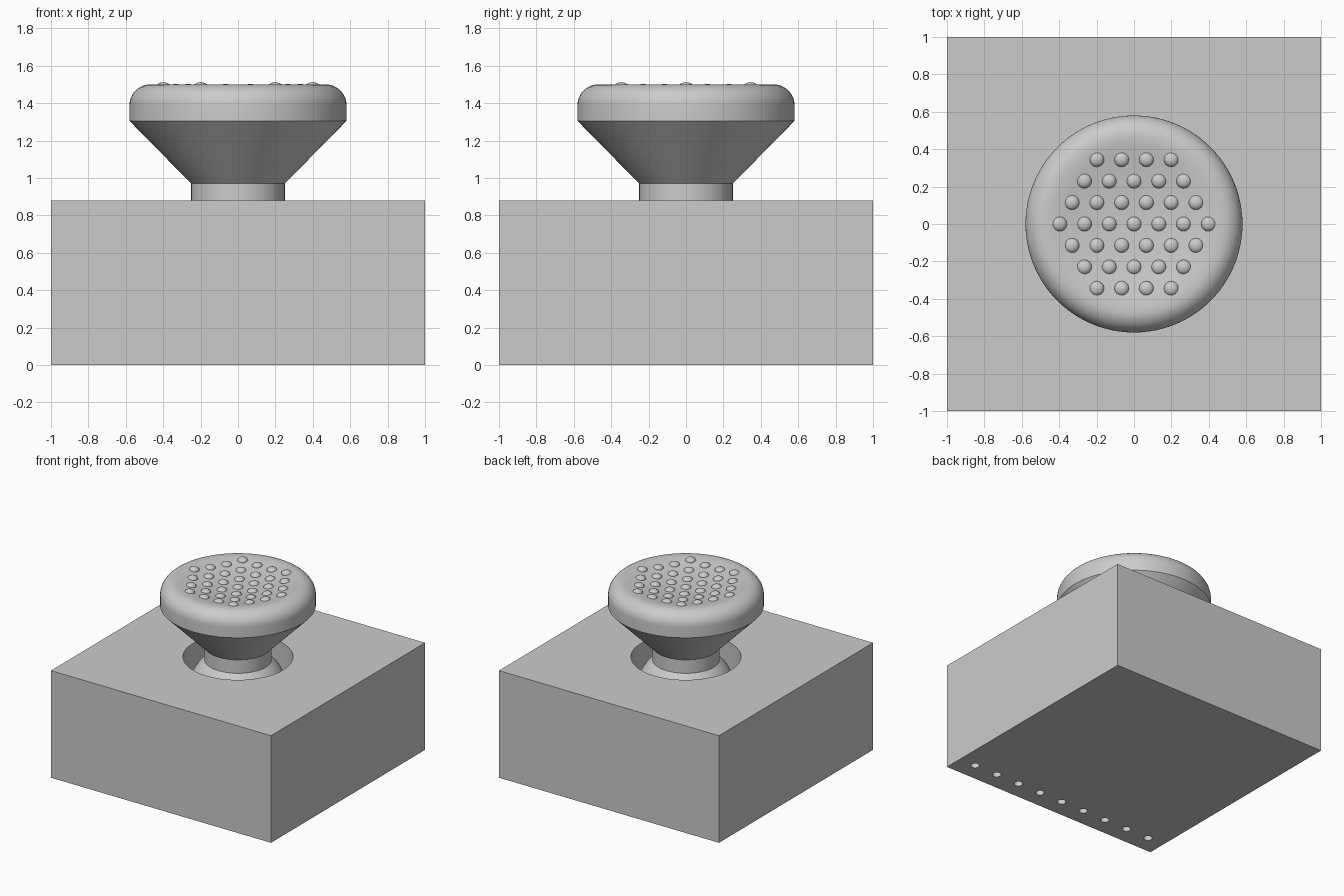
import bpy, bmesh, math
from mathutils import Matrix, Vector

if "Cube" in bpy.data.objects:
    bpy.data.objects.remove(bpy.data.objects["Cube"])

grey = bpy.data.materials.new("light grey plastic")
grey.diffuse_color = (0.6, 0.6, 0.6, 1)
grey.use_nodes = True
grey.node_tree.nodes["Principled BSDF"].inputs["Base Color"].default_value = grey.diffuse_color


def add_object(name, bm, smooth=None):
    me = bpy.data.meshes.new(name)
    bmesh.ops.recalc_face_normals(bm, faces=bm.faces)
    bm.to_mesh(me)
    bm.free()
    me.materials.append(grey)
    ob = bpy.data.objects.new(name, me)
    bpy.context.collection.objects.link(ob)
    bpy.ops.object.select_all(action='DESELECT')
    ob.select_set(True)
    bpy.context.view_layer.objects.active = ob
    if smooth:
        bpy.ops.object.shade_smooth_by_angle(angle=math.radians(smooth))
    return ob


def lathe(name, profile, steps=96):
    """Revolve (radius, height) points around z."""
    bm = bmesh.new()
    vs = [bm.verts.new((r, 0, z)) for r, z in profile]
    es = [bm.edges.new(p) for p in zip(vs, vs[1:])]
    bmesh.ops.spin(bm, geom=vs + es, cent=(0, 0, 0), axis=(0, 0, 1),
                   angle=2 * math.pi, steps=steps)
    bmesh.ops.remove_doubles(bm, verts=bm.verts, dist=1e-5)
    return add_object(name, bm, 30)


def cylinder(bm, x, y, z0, z1, r, n):
    bmesh.ops.create_cone(bm, cap_ends=True, segments=n, radius1=r, radius2=r,
                          depth=z1 - z0,
                          matrix=Matrix.Translation((x, y, (z0 + z1) / 2)))


# Holes: a round well in the top and a row of pin sockets underneath
H = 0.88
bm = bmesh.new()
cylinder(bm, 0, 0, 0.45, H + 0.2, 0.41, 64)
for i in range(9):
    cylinder(bm, -0.85 + i * 0.2125, -0.85, -0.1, 0.12, 0.033, 16)
cutter = add_object("hole_cutter", bm)
cutter.hide_render = True

# Square housing block
bm = bmesh.new()
bmesh.ops.create_cube(bm, size=1, matrix=Matrix.Translation((0, 0, H / 2))
                      @ Matrix.Diagonal((2, 2, H, 1)))
housing = add_object("housing", bm)
cut = housing.modifiers.new("holes", 'BOOLEAN')
cut.object = cutter
cut.solver = 'EXACT'
bpy.ops.object.modifier_apply(modifier=cut.name)
bpy.data.objects.remove(cutter)


# Ball joint inside the well
BALL_R, BALL_Z = 0.375, 0.58
ball = [(0, 0.45), (0.352, 0.45)]
for i in range(17):
    a = math.radians(-20 + i * 110 / 16)
    ball.append((max(0, BALL_R * math.cos(a)), BALL_Z + BALL_R * math.sin(a)))
lathe("ball_joint", ball)


# Thumb cap: stem, flared cone, rounded rim and shallow dish
def dish_z(r):
    return 1.50 - 0.05 * (1 - (r / 0.44) ** 2)


cap = [(0, 0.84), (0.25, 0.84), (0.25, 0.97), (0.58, 1.305), (0.58, 1.39)]
for i in range(1, 13):
    a = math.radians(i * 90 / 12)
    cap.append((0.47 + 0.11 * math.cos(a), 1.39 + 0.11 * math.sin(a)))
cap += [(r, dish_z(r)) for r in (0.44, 0.38, 0.31, 0.23, 0.15, 0.07, 0)]
lathe("thumb_cap", cap)

# Grip bumps in a hexagonal grid on the dish
bm = bmesh.new()
STEP = 0.133
for row in range(-3, 4):
    count = 7 - abs(row)
    for i in range(count):
        x = (i - (count - 1) / 2) * STEP
        y = row * STEP * math.sqrt(3) / 2
        z = dish_z(math.hypot(x, y))
        bmesh.ops.create_uvsphere(
            bm, u_segments=16, v_segments=10, radius=1,
            matrix=Matrix.Translation((x, y, z - 0.005))
            @ Matrix.Diagonal((0.04, 0.04, 0.026, 1)))
add_object("grip_bumps", bm, 60)
